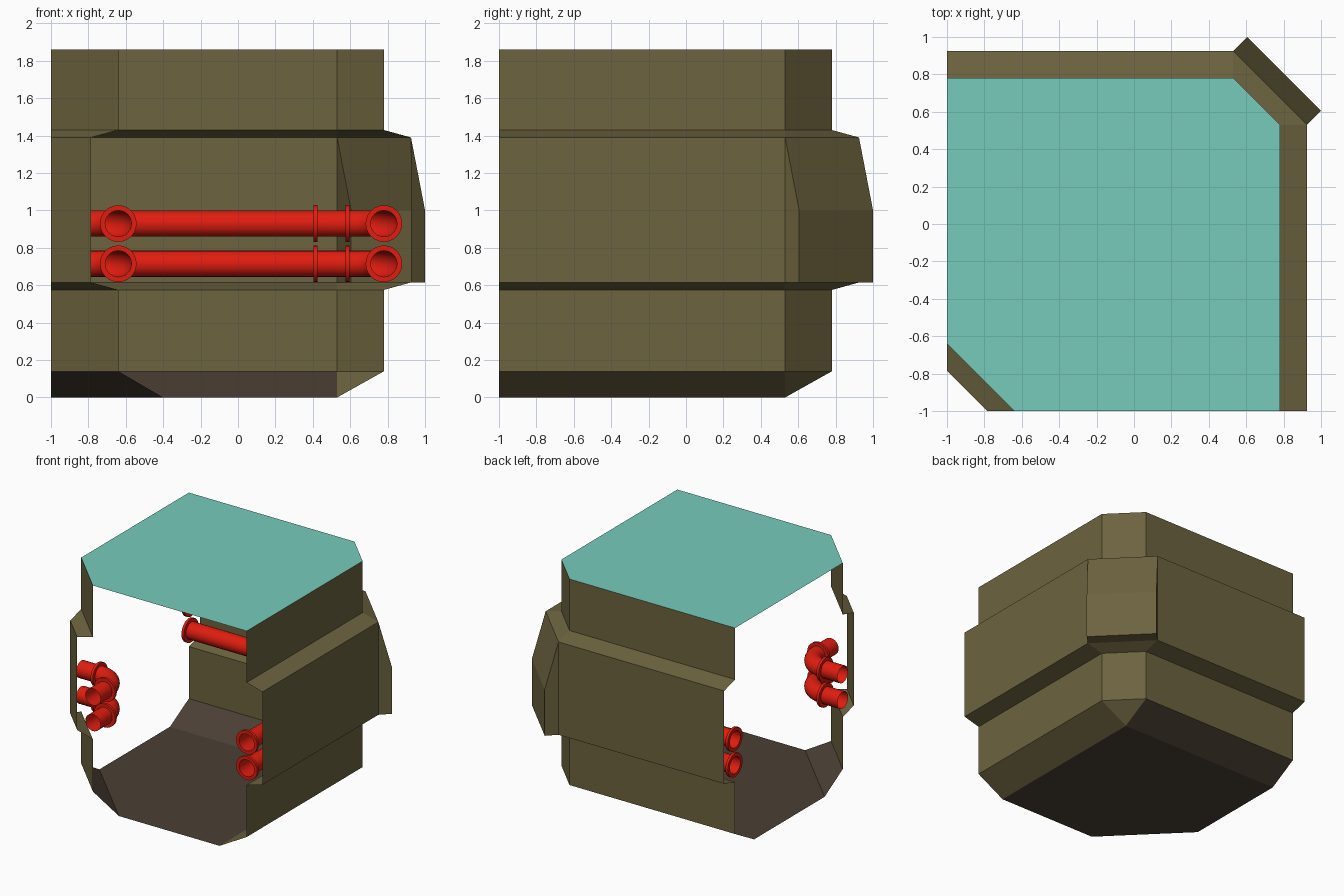
import bpy, bmesh, math
from mathutils import Vector

if "Cube" in bpy.data.objects:
    bpy.data.objects.remove(bpy.data.objects["Cube"])


def material(name, rgb):
    m = bpy.data.materials.new(name)
    m.diffuse_color = (*rgb, 1)
    m.use_nodes = True
    m.node_tree.nodes["Principled BSDF"].inputs["Base Color"].default_value = m.diffuse_color
    return m


OLIVE = material("olive_wall", (0.15, 0.125, 0.05))
BROWN = material("brown_floor", (0.07, 0.05, 0.035))
TEAL = material("teal_ceiling", (0.18, 0.60, 0.50))
RED = material("red_pipe", (0.75, 0.012, 0.005))


def make(name, polys, mat, smooth=False):
    """Object from a list of polygons; coincident corners are merged."""
    bm = bmesh.new()
    for p in polys:
        bm.faces.new([bm.verts.new(c) for c in p])
    bmesh.ops.remove_doubles(bm, verts=bm.verts, dist=1e-5)
    if smooth:
        bmesh.ops.recalc_face_normals(bm, faces=bm.faces)
    me = bpy.data.meshes.new(name)
    bm.to_mesh(me)
    bm.free()
    me.materials.append(mat)
    ob = bpy.data.objects.new(name, me)
    bpy.context.collection.objects.link(ob)
    if smooth:
        bpy.ops.object.select_all(action='DESELECT')
        ob.select_set(True)
        bpy.context.view_layer.objects.active = ob
        bpy.ops.object.shade_smooth_by_angle(angle=math.radians(40))
    return ob


def strips(rows, skip=()):
    """Quads between successive rows of points."""
    return [(a[j], a[j + 1], b[j + 1], b[j])
            for i, (a, b) in enumerate(zip(rows, rows[1:]))
            for j in range(len(a) - 1) if (i, j) not in skip]


def swap(p):
    return (p[1], p[0], p[2])


# wall section: outward offset and height
IN, CH, OUT = 0.78, 0.53, 0.145
SECTION = [(0, .14), (0, .575), (OUT, .615), (OUT, 1.39), (0, 1.43), (0, 1.86)]

# right wall, angled corner and back wall
rows = [[(IN + d, -1, z), (IN + d, CH, z), (CH, IN + d, z), (-1, IN + d, z)]
        for d, z in SECTION]
make("main_walls", strips(rows, skip={(2, 1)}), OLIVE)

# protruding corner bay
top, low = (IN + OUT, CH, 1.39), (IN + OUT, CH, .615)
mid, foot = (1, .605, 1.0), (1, .605, .615)
bay = strips([[p, swap(p)] for p in (top, mid, foot, low)])
side = (top, mid, foot, low)
bay += [side, tuple(swap(p) for p in reversed(side))]
make("corner_bay", bay, OLIVE)

# small angled wall in the front left corner
rows = [[(-1, -.64 - d, z), (-.64 - d, -1, z)] for d, z in SECTION]
make("front_corner_wall", strips(rows), OLIVE)

# sloped skirts and floor
make("right_skirt", [
    ((CH, -1, 0), (CH, CH, 0), (IN, CH, .14), (IN, -1, .14)),
    ((CH, CH, 0), (CH, IN, .14), (IN, CH, .14))], OLIVE)
make("floor", [
    ((-1, -.4, 0), (-.4, -1, 0), (CH, -1, 0), (CH, CH, 0), (-1, CH, 0)),
    ((-1, CH, 0), (CH, CH, 0), (CH, IN, .14), (-1, IN, .14)),
    ((-1, -.64, .14), (-.64, -1, .14), (-.4, -1, 0), (-1, -.4, 0))], BROWN)

# ceiling
make("ceiling", [[(-1, -.64, 1.86), (-1, IN, 1.86), (CH, IN, 1.86),
                  (IN, CH, 1.86), (IN, -1, 1.86), (-.64, -1, 1.86)]], TEAL)

# pipes
R, FLANGE, BEND, LEG, N = .07, .098, .185, .365, 24


def ring(c, direction, r):
    """Circle around a horizontal direction."""
    d = Vector(direction).normalized()
    s = Vector((d.y, -d.x, 0))
    return [tuple(Vector(c) + r * (s * math.cos(t) + Vector((0, 0, math.sin(t))))
                  for t in [2 * math.pi * k / N])[0] for k in range(N)]


def tube(stations):
    """Tube through (centre, direction, radius) stations."""
    rows = [ring(*s) for s in stations]
    return strips([r + r[:1] for r in rows])


def flange(c, d):
    h = Vector(d) * .011
    c = Vector(c)
    return tube([(c - h, d, R), (c - h, d, FLANGE), (c + h, d, FLANGE), (c + h, d, R)])


def elbow(name, x, y, z, leg):
    """Quarter bend from a -x leg to a -y leg, with a flange at each joint."""
    st = [((x - leg, y, z), (1, 0, 0), R)]
    for k in range(9):
        a = math.pi / 2 * (1 - k / 8)
        st.append(((x - BEND + BEND * math.cos(a), y - BEND + BEND * math.sin(a), z),
                   (math.sin(a), -math.cos(a), 0), R))
    st.append(((x, y - leg, z), (0, -1, 0), R))
    make(name, tube(st), RED, True)
    make(name + "_flange_a", flange((x - BEND - .01, y, z), (1, 0, 0)), RED, True)
    make(name + "_flange_b", flange((x, y - BEND - .01, z), (0, -1, 0)), RED, True)


def straight(name, a, b):
    a, b = Vector(a), Vector(b)
    d = (b - a).normalized()
    make(name, tube([(a, d, R), (b, d, R)]), RED, True)
    make(name + "_flange_a", flange(a + d * .011, d), RED, True)
    make(name + "_flange_b", flange(b - d * .011, d), RED, True)


for tag, z in (("lower", .715), ("upper", .93)):
    e = IN - LEG
    straight(tag + "_back_pipe", (-1, IN, z), (e + .01, IN, z))
    straight(tag + "_right_pipe", (IN, -1, z), (IN, e + .01, z))
    elbow(tag + "_back_elbow", IN, IN, z, LEG)
    elbow(tag + "_front_elbow", -.64, -.64, z, .36)
